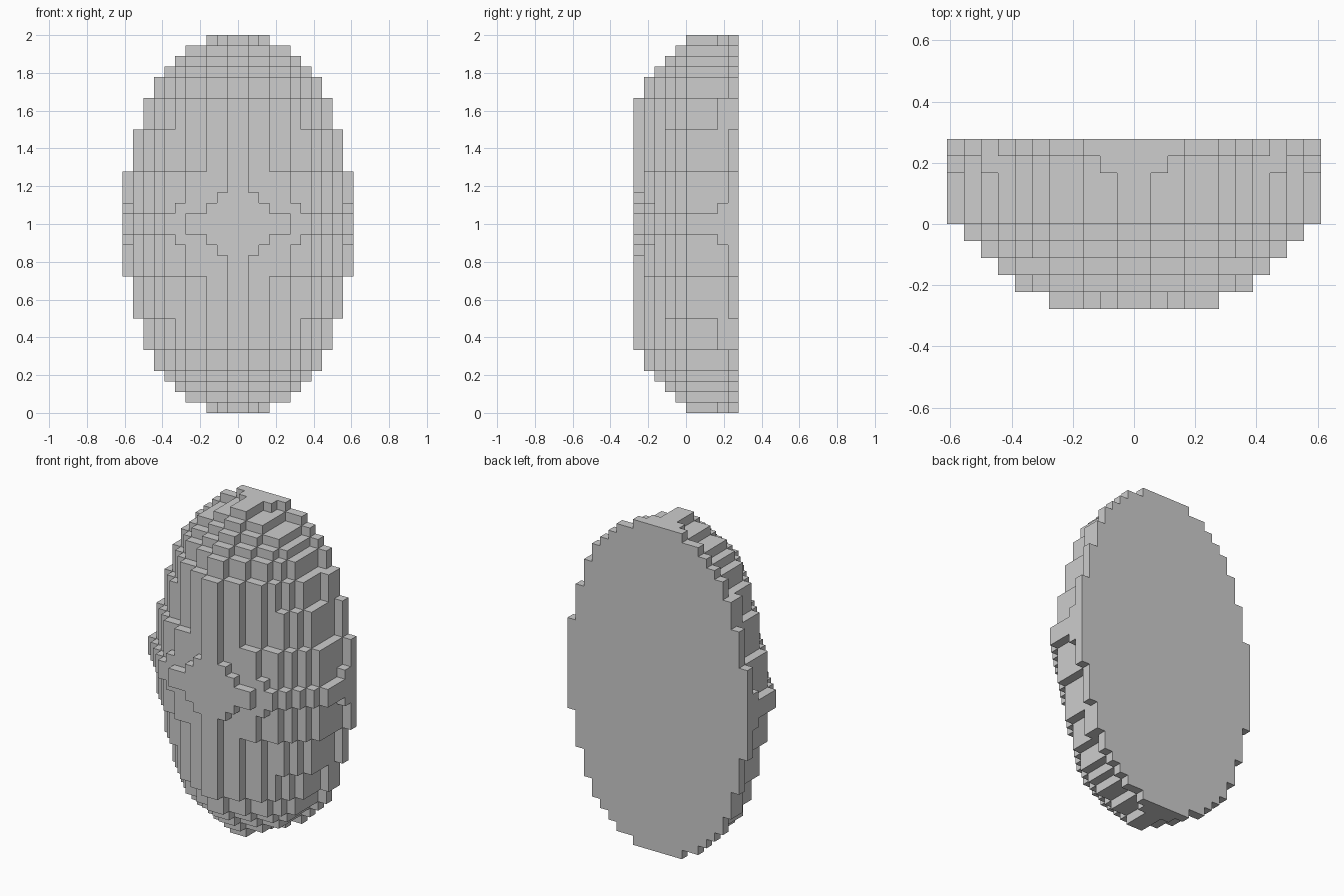
import bpy
import bmesh

cube = bpy.data.objects.get("Cube")
if cube:
    bpy.data.objects.remove(cube)

# Plain grey material
grey = bpy.data.materials.new("plain_grey")
grey.use_nodes = True
grey.diffuse_color = (0.61, 0.61, 0.61, 1)
grey.node_tree.nodes["Principled BSDF"].inputs["Base Color"].default_value = (0.61, 0.61, 0.61, 1)

# Block size, and the cost of each block step away from the centre of the back
UNIT = 2 / 36
SIDE = [0, .8, 1, 2, 2, 3, 3.65, 4.7, 5.75, 7, 7.45]
UP = [0, .7, .9, 1, 1] + [2] * 4 + [2.37] * 3 + [3.65] * 2 + [4.7, 5.75, 7, 7.45]
DEEP = [0, .45, .7, .7, .7, 1.95, 3, 4, 5, 6.97]


def mirrored(i):
    """Distance of a signed block index from the middle plane."""
    return i if i >= 0 else -i - 1


def is_solid(i, j, k):
    """The dome bulges one block further along its three middle slabs."""
    a, c = mirrored(i), mirrored(k)
    if a >= len(SIDE) or c >= len(UP) or not 0 <= j < len(DEEP):
        return False
    limit = 9.35 if 0 in (a, j, c) else 8.75
    return SIDE[a] + DEEP[j] + UP[c] <= limit


def build_dome():
    bm = bmesh.new()
    corners = {}

    def corner(p):
        if p not in corners:
            x, y, z = p
            corners[p] = bm.verts.new((x * UNIT, (len(DEEP) / 2 - y) * UNIT, z * UNIT + 1))
        return corners[p]

    # Outer faces of every solid block
    for i in range(-len(SIDE), len(SIDE)):
        for j in range(len(DEEP)):
            for k in range(-len(UP), len(UP)):
                if not is_solid(i, j, k):
                    continue
                cell = (i, j, k)
                for axis in range(3):
                    for step in (0, 1):
                        near = list(cell)
                        near[axis] += 2 * step - 1
                        if is_solid(*near):
                            continue
                        ring = []
                        for u, v in ((0, 0), (1, 0), (1, 1), (0, 1)):
                            p = list(cell)
                            p[axis] += step
                            p[(axis + 1) % 3] += u
                            p[(axis + 2) % 3] += v
                            ring.append(corner(tuple(p)))
                        # Depth runs backwards, so the winding is flipped
                        bm.faces.new(ring[::-1] if step else ring)

    # Merge flat neighbours into large faces
    bmesh.ops.dissolve_limit(bm, angle_limit=0.01, verts=bm.verts, edges=bm.edges)
    bmesh.ops.recalc_face_normals(bm, faces=bm.faces)
    mesh = bpy.data.meshes.new("stepped_half_dome")
    bm.to_mesh(mesh)
    bm.free()
    mesh.materials.append(grey)
    dome = bpy.data.objects.new("stepped_half_dome", mesh)
    bpy.context.collection.objects.link(dome)


build_dome()
